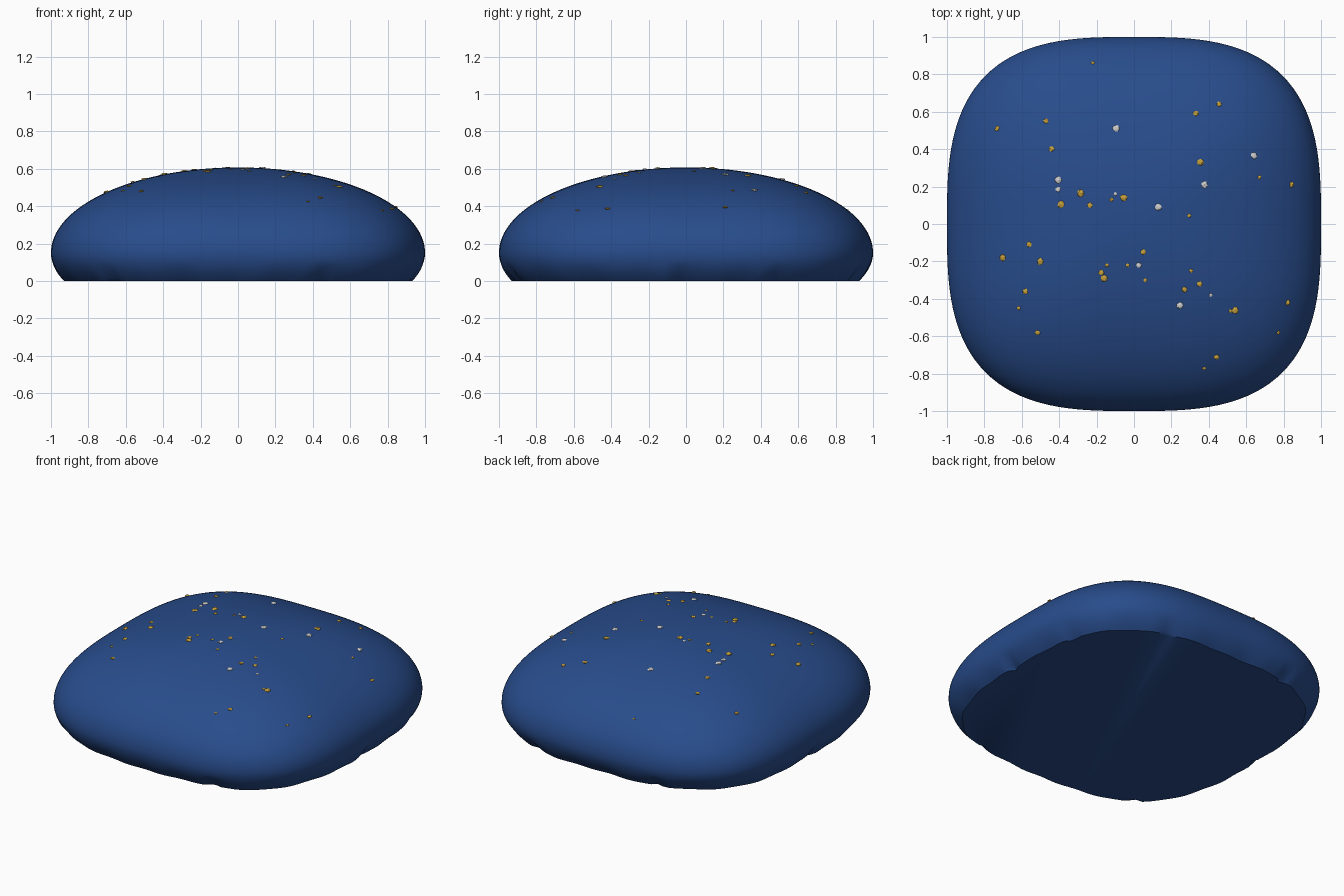
import bpy, bmesh, math, random
from mathutils import Vector

if "Cube" in bpy.data.objects:
    bpy.data.objects.remove(bpy.data.objects["Cube"])

random.seed(4)
MID, TOP, UNDER = 0.15, 0.457, 0.395   # widest level, dome height, lower curve depth
SEG = 160


def material(name, rgb):
    m = bpy.data.materials.new(name)
    m.diffuse_color = (*rgb, 1)
    m.use_nodes = True
    m.node_tree.nodes["Principled BSDF"].inputs["Base Color"].default_value = m.diffuse_color
    return m


blue = material("deep blue", (0.021, 0.072, 0.26))
gold = material("gold", (0.56, 0.35, 0.045))
silver = material("silver", (0.62, 0.62, 0.62))


def outline(a):
    """Rounded-square (cubic superellipse) radius at angle a."""
    return (abs(math.cos(a)) ** 3 + abs(math.sin(a)) ** 3) ** (-1 / 3)


def dome_z(x, y):
    r = (abs(x) ** 3 + abs(y) ** 3) ** (1 / 3)
    return MID + TOP * math.sqrt(max(0, 1 - r * r))


# small creases tucked in along the lower edge
CREASES = [math.radians(d) for d in (-64, -130, -2, 62, 115, 178, 28)]


def crease(a, z):
    if z > 0.1:
        return 0
    d = 0.004 * (math.sin(9 * a) + math.sin(23 * a + 1))
    for c in CREASES:
        da = math.atan2(math.sin(a - c), math.cos(a - c))
        d += 0.03 * math.exp(-(da / 0.03) ** 2)
    return d * (1 - z / 0.1)


# Cushion-like body: rings from the crown to the flat base
rings = []
for i in range(1, 41):
    t = math.pi / 2 * i / 40
    rings.append((math.sin(t), MID + TOP * math.cos(t)))
for i in range(1, 11):
    z = MID * (1 - i / 10)
    rings.append((math.sqrt(1 - ((MID - z) / UNDER) ** 2), z))

bm = bmesh.new()
crown = bm.verts.new((0, 0, MID + TOP))
prev = None
for s, z in rings:
    ring = []
    for k in range(SEG):
        a = 2 * math.pi * k / SEG
        r = outline(a) * s - crease(a, z)
        ring.append(bm.verts.new((r * math.cos(a), r * math.sin(a), z)))
    for k in range(SEG):
        n = (k + 1) % SEG
        if prev:
            bm.faces.new((prev[k], ring[k], ring[n], prev[n]))
        else:
            bm.faces.new((crown, ring[k], ring[n]))
    prev = ring
bm.faces.new(prev[::-1])
mesh = bpy.data.meshes.new("body")
bm.to_mesh(mesh)
bm.free()
mesh.materials.append(blue)
body = bpy.data.objects.new("body", mesh)
bpy.context.collection.objects.link(body)
bpy.context.view_layer.objects.active = body
body.select_set(True)
bpy.ops.object.shade_smooth_by_angle(angle=math.radians(40))


# Flecks: little flattened nuggets resting on the dome
def flecks(name, mat, spots):
    bm = bmesh.new()
    for x, y, r in spots:
        made = bmesh.ops.create_icosphere(bm, subdivisions=2, radius=r)["verts"]
        for v in made:
            v.co *= random.uniform(0.85, 1.12)
            v.co = Vector((x, y, dome_z(x, y))) + Vector((v.co.x, v.co.y, v.co.z * 0.4))
    me = bpy.data.meshes.new(name)
    bm.to_mesh(me)
    bm.free()
    me.materials.append(mat)
    bpy.context.collection.objects.link(bpy.data.objects.new(name, me))


B, M, S = 0.019, 0.015, 0.010
flecks("gold_flecks", gold, [
    (-.22, .86, S), (-.73, .51, M), (-.47, .55, M), (-.44, .40, M), (.33, .59, M),
    (.455, .64, M), (.355, .33, B), (.67, .25, S), (.84, .21, M), (-.285, .165, B),
    (-.39, .105, B), (-.235, .10, M), (-.12, .13, S), (-.055, .14, B), (.295, .045, S),
    (-.56, -.11, M), (-.70, -.18, B), (-.50, -.20, B), (-.58, -.36, M), (-.615, -.45, S),
    (-.515, -.58, M), (-.145, -.22, S), (-.175, -.26, M), (-.16, -.29, B), (-.035, -.22, S),
    (.05, -.15, M), (.06, -.30, S), (.305, -.25, S), (.27, -.35, M), (.35, -.32, M),
    (.515, -.465, S), (.54, -.46, B), (.82, -.42, M), (.77, -.58, S), (.44, -.71, M),
    (.375, -.77, S)])
flecks("silver_flecks", silver, [
    (-.095, .51, B), (-.405, .235, B), (-.405, .185, M), (-.10, .16, S), (.13, .09, B),
    (.375, .21, B), (.64, .365, B), (.025, -.22, M), (.245, -.435, B), (.41, -.38, S)])
